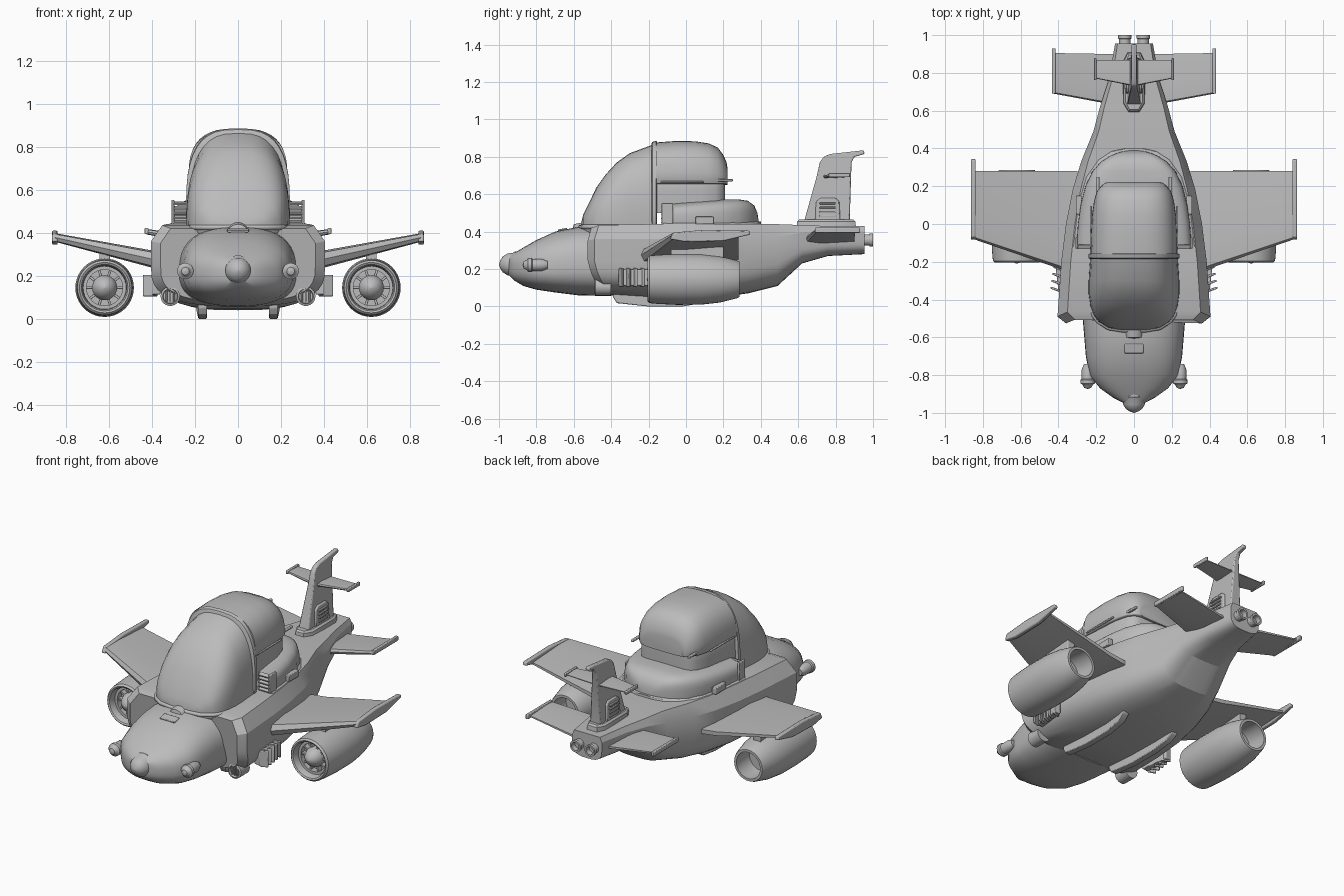
import bpy, bmesh, math
from mathutils import Matrix, Vector

if "Cube" in bpy.data.objects:
    bpy.data.objects.remove(bpy.data.objects["Cube"])

GREY = bpy.data.materials.new("plain_grey")
GREY.use_nodes = True
GREY.diffuse_color = (0.5, 0.5, 0.5, 1)
GREY.node_tree.nodes["Principled BSDF"].inputs["Base Color"].default_value = (0.5, 0.5, 0.5, 1)


def finish(name, bm, bevel=0, angle=35):
    bmesh.ops.recalc_face_normals(bm, faces=bm.faces)
    mesh = bpy.data.meshes.new(name)
    bm.to_mesh(mesh)
    bm.free()
    ob = bpy.data.objects.new(name, mesh)
    bpy.context.collection.objects.link(ob)
    mesh.materials.append(GREY)
    if bevel:
        mod = ob.modifiers.new("bevel", "BEVEL")
        mod.width, mod.segments = bevel, 2
    bpy.ops.object.select_all(action="DESELECT")
    ob.select_set(True)
    bpy.context.view_layer.objects.active = ob
    bpy.ops.object.shade_smooth_by_angle(angle=math.radians(angle))
    return ob


def loft(name, rings, bevel=0, angle=35):
    bm = bmesh.new()
    loops = [[bm.verts.new(p) for p in ring] for ring in rings]
    n = len(loops[0])
    for a, b in zip(loops, loops[1:]):
        for i in range(n):
            j = (i + 1) % n
            bm.faces.new((a[i], a[j], b[j], b[i]))
    bm.faces.new(loops[0])
    bm.faces.new(loops[-1])
    return finish(name, bm, bevel, angle)


def oval(y, hw, zb, zm, zt, n=2.6, count=40):
    """Superellipse section across the model at y."""
    ring = []
    for k in range(count):
        c, s = math.cos(math.tau * k / count), math.sin(math.tau * k / count)
        x = hw * math.copysign(abs(c) ** (2 / n), c)
        h = (zt - zm) if s > 0 else (zb - zm)
        ring.append((x, y, zm + h * abs(s) ** (2 / n)))
    return ring


def revolve(name, profile, x, z, count=32):
    """Turn (y, radius) points about a lengthwise axis."""
    return loft(name, [[(x + max(r, .001) * math.cos(math.tau * k / count), y,
                         z + max(r, .001) * math.sin(math.tau * k / count))
                        for k in range(count)] for y, r in profile])


def box(name, centre, size, rot=(0, "X"), bevel=0.004):
    bm = bmesh.new()
    bmesh.ops.create_cube(bm, size=1)
    m = Matrix.Translation(centre) @ Matrix.Rotation(rot[0], 4, rot[1]) @ Matrix.Diagonal((*size, 1))
    bmesh.ops.transform(bm, matrix=m, verts=bm.verts)
    return finish(name, bm, bevel)


def wing(name, side, stations):
    """Stations are (x, y_front, y_back, z, thickness)."""
    rings = []
    for x, f, b, z, t in stations:
        c = b - f
        shape = [(0, 0), (.03, .4), (.3, .5), (1, .15), (1, -.15), (.3, -.5), (.03, -.4)]
        rings.append([(side * x, f + u * c, z + v * t) for u, v in shape])
    return loft(name, rings, 0, 30)


def slab(name, outline, hw, taper=1.0):
    """Side outline (y, z) extruded across x, narrowing with height."""
    z0, z1 = min(p[1] for p in outline), max(p[1] for p in outline)
    w = lambda z: hw * (1 + (taper - 1) * (z - z0) / (z1 - z0))
    return loft(name, [[(s * w(z), y, z) for y, z in outline] for s in (-1, 1)], .006)


# Main hull: flat deck, upright flanks, rounded belly, bowed front
def hull_ring(y, hw, zb, zt, bow):
    h = zt - zb
    half = [(.87 * hw, zt), (hw, zt - .2 * h)]
    for k in range(11):
        a = math.pi / 2 * k / 10
        half.append((hw * math.cos(a) ** (2 / 3) if k < 10 else 0, zb + .5 * h * (1 - math.sin(a) ** (2 / 3))))
    ring = half + [(-x, z) for x, z in half[-2::-1]]
    return [(x, y + bow * ((z - .3) / .25) ** 2, z) for x, z in ring]


loft("hull", [hull_ring(*s) for s in (
    (-.53, .36, .08, .42, .1), (-.495, .405, .06, .435, .1), (-.2, .385, .045, .44, 0),
    (0, .36, .04, .44, 0), (.18, .325, .05, .44, 0), (.33, .28, .07, .44, 0),
    (.49, .215, .11, .44, 0), (.62, .18, .23, .435, 0), (.76, .135, .27, .43, 0),
    (.955, .1, .28, .43, 0))], 0, 25)

# Nose
loft("nose", [oval(*s) for s in (
    (-.95, .05, .17, .22, .265), (-.92, .11, .14, .21, .285), (-.87, .18, .11, .21, .315),
    (-.8, .235, .09, .21, .355), (-.7, .255, .075, .21, .4), (-.58, .265, .06, .22, .425),
    (-.4, .28, .055, .22, .43))])
revolve("nose_cone", [(-.88, .07), (-.915, .07), (-.925, .062), (-.955, .058),
                      (-.98, .042), (-.993, .022), (-1, 0)], 0, .225)
box("nose_hatch", (0, -.66, .411), (.1, .05, .01), (.2, "X"))
revolve("canopy_latch", [(-.61, .01), (-.6, .05), (-.55, .06)], 0, .39)

# Canopy: glass front, arch, rear shell over a recessed window band
glass = ((-.562, .06, .44), (-.55, .135, .49), (-.515, .19, .56), (-.48, .215, .635),
         (-.43, .232, .705), (-.37, .24, .77), (-.3, .24, .82), (-.17, .232, .868))
loft("canopy_glass", [oval(y, w, .36, .43, t, 2.8) for y, w, t in glass], 0, 50)
loft("canopy_arch", [oval(y, w, .36, .5, t, 2.9) for y, w, t in (
    (-.185, .234, .872), (-.18, .242, .88), (-.16, .242, .886), (-.155, .23, .88))])
loft("rear_shell", [oval(y, w, .65, .66, t, 2.8) for y, w, t in (
    (-.16, .23, .877), (-.05, .228, .885), (.05, .222, .883), (.12, .212, .872), (.17, .198, .85),
    (.2, .175, .81), (.217, .155, .77), (.222, .14, .74))], 0, 50)
loft("window_band", [oval(y, w, .5, .5, .7, 7) for y, w in (
    (-.16, .225), (.08, .21), (.16, .19), (.195, .165), (.208, .13))])
bead = bpy.data.curves.new("canopy_seal", "CURVE")
bead.dimensions, bead.bevel_depth, bead.bevel_resolution = "3D", .012, 2
path = [(-w, y, .425) for y, w, t in glass[::-1]] + [(w, y, .425) for y, w, t in glass]
spline = bead.splines.new("POLY")
spline.points.add(len(path) - 1)
for point, p in zip(spline.points, path):
    point.co = (*p, 1)
bead.materials.append(GREY)
bpy.context.collection.objects.link(bpy.data.objects.new("canopy_seal", bead))

# Collar behind the canopy
loft("rear_collar", [oval(y, w, .42, .43, t, 5) for y, w, t in (
    (-.115, .305, .55), (0, .297, .56), (.1, .283, .567), (.2, .258, .573), (.28, .22, .573),
    (.33, .175, .565), (.365, .12, .54), (.382, .07, .5), (.388, .03, .46))], 0, 40)
loft("collar_step", [oval(y, w, .42, .42, .455, 5) for y, w in (
    (-.12, .325), (.1, .3), (.25, .255), (.34, .19), (.385, .12), (.4, .05))])

for s, side in ((1, "left"), (-1, "right")):
    # Collar intake grille and side details
    for k in range(5):
        box(f"{side}_intake_slat", (s * .265, -.12, .45 + k * .022), (.07, .025, .01), (.4, "X"), .002)
    box(f"{side}_intake_edge", (s * .303, -.1, .49), (.014, .06, .125))
    box(f"{side}_collar_plate", (s * .293, .1, .46), (.03, .1, .04))
    box(f"{side}_canopy_aerial", (s * .19, .2, .675), (.016, .1, .014))
    box(f"{side}_shell_trim", (s * .228, -.02, .665), (.012, .23, .01))

    # Nose pods and lower lamps
    revolve(f"{side}_nose_pod", [(-.74, .02), (-.77, .032), (-.82, .032), (-.825, .038), (-.845, .038),
                                 (-.85, .028), (-.868, .018), (-.873, 0)], s * .245, .222, 20)
    revolve(f"{side}_lamp", [(-.4, .045), (-.485, .045), (-.49, .035), (-.475, .032), (-.475, 0)],
            s * .315, .105, 24)
    for k in (-1, 0, 1):
        box(f"{side}_lamp_bar", (s * .315 + k * .017, -.478, .105), (.008, .015, .05), (0, "X"), .002)

    # Flank louvres
    box(f"{side}_louvre_base", (s * .39, -.27, .155), (.04, .18, .085), (-s * .12, "Z"))
    for k in range(5):
        box(f"{side}_louvre", (s * (.418 - k * .005), -.345 + k * .037, .155), (.05, .012, .1), (s * .35, "Z"))

    # Belly skids
    loft(f"{side}_skid", [[(s * (x + a), y, z) for a, z in ((-.02, .1), (.02, .1), (.02, zb), (-.02, zb))]
                          for y, x, zb in ((-.39, .165, .05), (-.37, .165, .018), (-.2, .165, 0),
                                           (-.02, .165, 0), (.1, .17, .02), (.14, .175, .05))], .004)

    # Main wing with upright tip plate
    wing(f"{side}_wing", s, [(.3, -.27, .28, .265, .085), (.4, -.235, .28, .278, .08), (.85, -.08, .28, .378, .04)])
    slab_pts = [(-.085, .36), (-.07, .395), (.1, .41), (.34, .405), (.345, .385), (.2, .35), (0, .345)]
    loft(f"{side}_wing_tip", [[(s * x, y, z) for y, z in slab_pts] for x in (.838, .864)], .006)

    # Engine nacelle, fan and pylon
    ex, ez = s * .62, .145
    revolve(f"{side}_engine", [(-.12, 0), (-.12, .098), (-.185, .102), (-.2, .108), (-.205, .117), (-.195, .127),
                               (-.15, .131), (-.05, .136), (.08, .135), (.18, .124), (.27, .102), (.285, .095),
                               (.285, .08), (.2, .084), (.16, .08), (.16, 0)], ex, ez, 40)
    revolve(f"{side}_spinner", [(-.11, .058), (-.15, .058), (-.18, .045), (-.2, .025), (-.21, 0)], ex, ez)
    revolve(f"{side}_fan_ring", [(-.12, .1), (-.16, .1), (-.16, .084), (-.12, .084)], ex, ez)
    for k in range(10):
        a = math.tau * k / 10
        box(f"{side}_fan_blade", (ex + .075 * math.cos(a), -.135, ez + .075 * math.sin(a)),
            (.05, .03, .012), (-a, "Y"), .002)
    box(f"{side}_pylon", (ex, .06, .29), (.05, .28, .07))

    # Tailplane with tip plate
    wing(f"{side}_tailplane", s, [(.07, .62, .9, .35, .045), (.13, .635, .9, .357, .042), (.425, .69, .905, .405, .025)])
    box(f"{side}_tailplane_tip", (s * .425, .81, .408), (.018, .24, .028), (.0, "X"))

    # Fin stabiliser and twin exhaust
    wing(f"{side}_fin_stabiliser", s, [(0, .73, .87, .695, .02), (.2, .77, .865, .7, .014)])
    box(f"{side}_stabiliser_tip", (s * .205, .82, .702), (.014, .115, .022))
    revolve(f"{side}_exhaust", [(.93, .036), (.95, .036), (.955, .03), (.98, .03), (.982, .035), (1, .035),
                                (1, .024), (.97, .022), (.97, 0)], s * .049, .355, 24)

# Tail fin on its pedestal, with vent boxes
slab("tail_fin", [(.63, .45), (.7, .7), (.715, .77), (.735, .8), (.77, .815), (.95, .835), (.955, .815),
                  (.9, .8), (.885, .77), (.875, .45)], .036, .35)
loft("fin_pedestal", [[(w * x, .75 + d * y, z) for x, y in ((-1, .7), (-1, -.7), (-.5, -1), (.5, -1), (1, -.7), (1, .7), (.6, 1), (-.6, 1))]
                      for w, d, z in ((.058, .16, .42), (.055, .155, .455), (.045, .145, .465))])
slab("fin_vent", [(.69, .45), (.695, .56), (.72, .58), (.8, .58), (.82, .56), (.825, .45)], .045, .85)
for s in (-1, 1):
    for k in range(4):
        box("fin_vent_slat", (s * .043, .757, .485 + k * .022), (.014, .085, .009), (0, "X"), .002)
